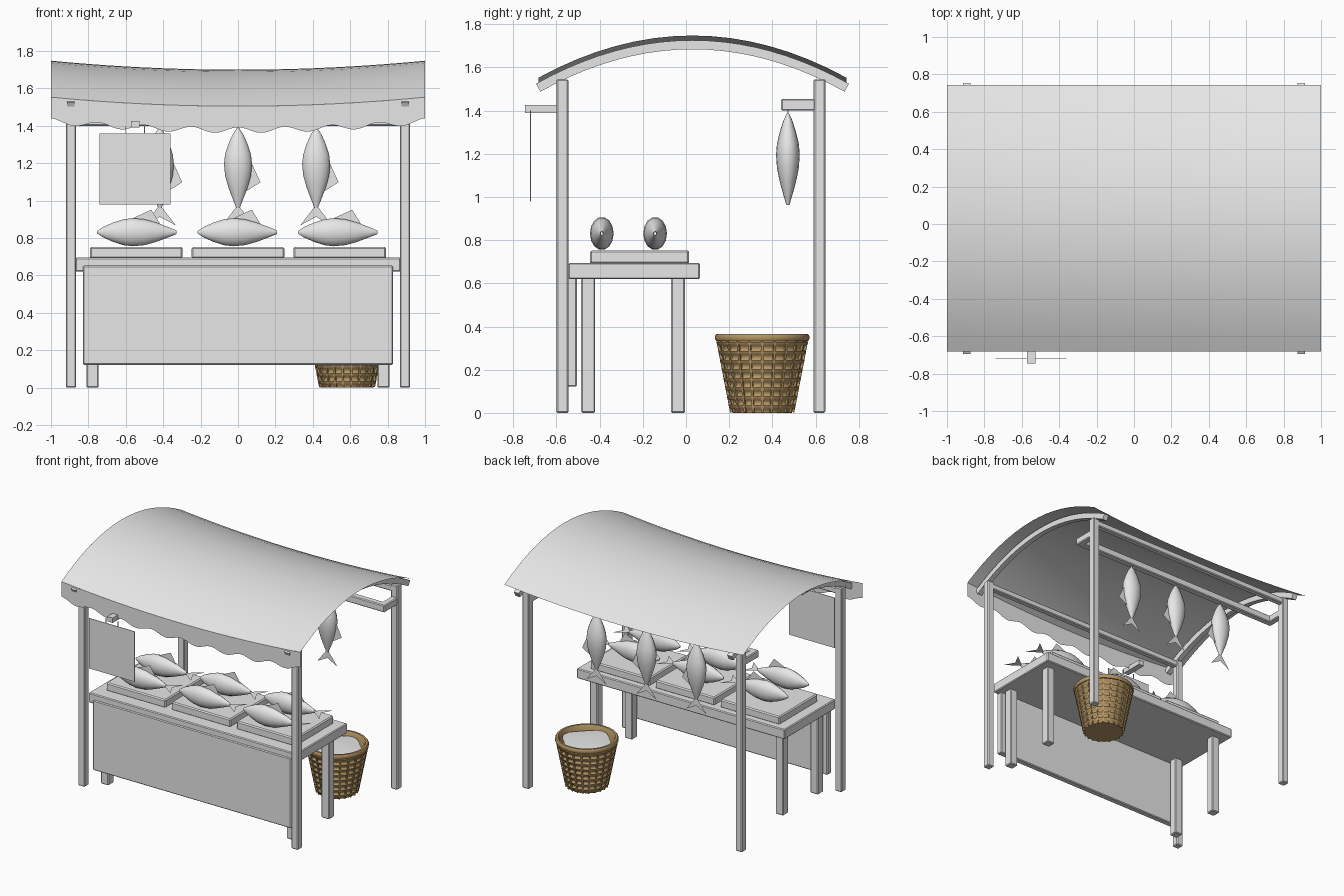
import bpy, bmesh, math
from mathutils import Matrix, Vector

cube = bpy.data.objects.get("Cube")
if cube:
    bpy.data.objects.remove(cube)


def material(name, rgb):
    mat = bpy.data.materials.new(name)
    mat.use_nodes = True
    mat.diffuse_color = (*rgb, 1)
    mat.node_tree.nodes["Principled BSDF"].inputs["Base Color"].default_value = (*rgb, 1)
    return mat


GREY = material("pale_grey", (0.8, 0.8, 0.8))
WICKER = material("wicker_brown", (0.47, 0.31, 0.13))


def finish(name, bm, mat=GREY, smooth=False, bevel=0):
    if smooth:
        for face in bm.faces:
            face.smooth = True
    mesh = bpy.data.meshes.new(name)
    bm.to_mesh(mesh)
    bm.free()
    mesh.materials.append(mat)
    obj = bpy.data.objects.new(name, mesh)
    bpy.context.collection.objects.link(obj)
    if bevel:
        mod = obj.modifiers.new("edge_bevel", "BEVEL")
        mod.width = bevel
        mod.segments = 1
    return obj


def box(name, xs, ys, zs, bevel=0.006):
    bm = bmesh.new()
    spans = (xs, ys, zs)
    mid = Vector([(a + b) / 2 for a, b in spans])
    size = [b - a for a, b in spans]
    bmesh.ops.create_cube(bm, size=1, matrix=Matrix.Translation(mid) @ Matrix.Diagonal((*size, 1)))
    return finish(name, bm, bevel=bevel)


def around(centre, width):
    return (centre - width / 2, centre + width / 2)


def grid(bm, rows, closed=False):
    """Skin rows of points with quads."""
    verts = [[bm.verts.new(p) for p in row] for row in rows]
    for a, b in zip(verts, verts[1:]):
        count = len(a)
        for i in range(count if closed else count - 1):
            j = (i + 1) % count
            bm.faces.new((a[i], a[j], b[j], b[i]))
    return verts


# Sagging, arched canopy
RIDGE, HALF, TOP, RISE, SAG = 0.03, 0.713, 1.748, 0.195, 0.048


def canopy_z(x, y):
    return TOP - RISE * ((y - RIDGE) / HALF) ** 2 - SAG * (1 - x * x)


def steps(lo, hi, n):
    return [lo + (hi - lo) * i / n for i in range(n + 1)]


front_edge, back_edge = RIDGE - HALF, RIDGE + HALF
bm = bmesh.new()
grid(bm, [[(x, y, canopy_z(x, y)) for x in steps(-1, 1, 24)]
          for y in steps(front_edge, back_edge, 16)])
finish("canopy", bm, smooth=True)

# Scalloped valance along the front
bm = bmesh.new()
upper, lower = [], []
for x in steps(-1, 1, 96):
    z = canopy_z(x, front_edge)
    upper.append((x, front_edge, z))
    lower.append((x, front_edge, z - 0.128 + 0.015 * math.cos(8 * math.pi * (x + 1))))
grid(bm, [lower, upper])
finish("valance", bm)

# Posts, curved rafters and table legs on both sides
POST_X, POST_W, FRONT_Y, BACK_Y = 0.893, 0.055, -0.572, 0.618
for side, label in ((-1, "right"), (1, "left")):
    x = side * POST_X
    for y, end in ((FRONT_Y, "front"), (BACK_Y, "back")):
        box(f"{end}_post_{label}", around(x, POST_W), around(y, POST_W), (0, 1.545))
    for y, end in ((-0.453, "front"), (-0.037, "back")):
        box(f"{end}_table_leg_{label}", around(side * 0.778, 0.065), around(y, 0.065), (0, 0.63))
    box(f"hanging_bracket_{label}", around(x, 0.05), (0.44, BACK_Y - 0.02), (1.4, 1.455))

    bm = bmesh.new()
    sections = []
    for y in steps(front_edge - 0.012, back_edge + 0.012, 20):
        z = canopy_z(POST_X, y) - 0.012
        slope = -2 * RISE * (y - RIDGE) / HALF ** 2
        down = Vector((0, slope, -1)).normalized() * 0.042
        a, b = x - 0.02, x + 0.02
        sections.append([(a, y, z), (b, y, z),
                         (b, y + down.y, z + down.z), (a, y + down.y, z + down.z)])
    rings = grid(bm, sections, closed=True)
    bm.faces.new(rings[0])
    bm.faces.new(rings[-1])
    bmesh.ops.recalc_face_normals(bm, faces=bm.faces)
    finish(f"rafter_{label}", bm)

# Long beams between the posts
span = (-POST_X, POST_X)
box("front_top_beam", span, around(FRONT_Y, 0.045), (1.49, 1.535))
box("back_top_beam", span, around(BACK_Y, 0.045), (1.49, 1.535))
box("hanging_beam", span, (0.44, 0.49), (1.4, 1.455))

# Table, front panel and trays
box("table_top", (-0.87, 0.87), (-0.545, 0.065), (0.62, 0.695))
box("front_panel", (-0.83, 0.83), (-0.552, -0.505), (0.122, 0.652))
for i in (-1, 0, 1):
    box(f"tray_{i + 2}", around(i * 0.545, 0.495), (-0.445, 0.015), (0.69, 0.753), 0.008)

# Sign on its bracket
box("sign_bracket", around(-0.55, 0.045), (-0.745, FRONT_Y), (1.39, 1.427), 0)
box("sign_board", (-0.74, -0.36), around(-0.72, 0.004), (0.98, 1.36), 0)
for x in (-0.6, -0.5):
    box("sign_cord", around(x, 0.004), around(-0.72, 0.004), (1.35, 1.4), 0)


# Fish: nose at the origin, body along +x, fin upward
def fish(name, matrix, flat_tail):
    length, height, depth = 0.425, 0.077, 0.055
    outline = [(0, 0.08), (0.08, 0.38), (0.2, 0.68), (0.33, 0.92), (0.45, 1),
               (0.6, 0.92), (0.75, 0.68), (0.9, 0.36), (1, 0.13)]
    bm = bmesh.new()
    angles = [math.tau * k / 14 for k in range(14)]
    grid(bm, [[(t * length, r * depth * math.cos(a), r * height * math.sin(a)) for a in angles]
              for t, r in outline], closed=True)
    for face in bm.faces:
        face.smooth = True
    bmesh.ops.recalc_face_normals(bm, faces=bm.faces)
    # Dorsal fin and forked tail
    bm.faces.new([bm.verts.new((s, 0, r)) for s, r in ((0.17, 0.065), (0.29, 0.12), (0.34, 0.04))])
    base, notch = bm.verts.new((0.41, 0, 0)), bm.verts.new((0.475, 0, 0))
    for sign in (-1, 1):
        w = sign * 0.085
        tip = bm.verts.new((0.52, w, 0) if flat_tail else (0.52, 0, w))
        bm.faces.new((base, tip, notch))
    bm.transform(matrix)
    return finish(name, bm)


for i in (-1, 0, 1):
    for y, row in ((-0.39, "front"), (-0.143, "back")):
        fish(f"{row}_row_fish_{i + 2}",
             Matrix.Translation((i * 0.537 - 0.217, y, 0.831)), True)
    x = i * 0.418
    fish(f"hanging_fish_{i + 2}",
         Matrix.Translation((x, 0.472, 1.388)) @ Matrix.Rotation(math.pi / 2, 4, "Y"), False)
    box("fish_cord", around(x, 0.005), around(0.472, 0.005), (1.37, 1.41), 0)

# Woven basket: ribbed lathe, rim and inner wall
CENTRE = Vector((0.583, 0.353, 0))
LOW_R, HIGH_R, WALL_H, RIBS = 0.138, 0.203, 0.335, 8


def lathe(bm, profile, sides=28):
    return grid(bm, [[CENTRE + Vector((r * math.cos(math.tau * k / sides),
                                       r * math.sin(math.tau * k / sides), z))
                      for k in range(sides)] for r, z in profile], closed=True)


profile = [(LOW_R, 0)]
for i in range(RIBS):
    for part, bulge in ((0.1, 0), (0.4, 0.003), (0.55, 0.01), (0.8, 0.011), (0.95, 0.004)):
        f = (i + part) / RIBS
        profile.append((LOW_R + (HIGH_R - LOW_R) * f + bulge, WALL_H * f))
profile += [(0.213, 0.333), (0.218, 0.342), (0.218, 0.357), (0.212, 0.366),
            (0.197, 0.366), (0.19, 0.355), (0.185, 0.28)]
bm = bmesh.new()
rings = lathe(bm, profile)
bm.faces.new(rings[0])
bm.faces.new(rings[-1])
bmesh.ops.recalc_face_normals(bm, faces=bm.faces)
finish("basket", bm, WICKER)
basket = bpy.context.collection.objects["basket"]
bpy.context.view_layer.objects.active = basket
basket.select_set(True)
bpy.ops.object.shade_smooth_by_angle(angle=math.radians(50))

# Upright basket staves
bm = bmesh.new()
tilt = math.atan2(HIGH_R - LOW_R, WALL_H)
for k in range(22):
    place = (Matrix.Translation(CENTRE) @ Matrix.Rotation(math.tau * k / 22, 4, "Z")
             @ Matrix.Translation(((LOW_R + HIGH_R) / 2 + 0.005, 0, WALL_H / 2))
             @ Matrix.Rotation(tilt, 4, "Y") @ Matrix.Diagonal((0.012, 0.01, WALL_H, 1)))
    bmesh.ops.create_cube(bm, size=1, matrix=place)
finish("basket_staves", bm, WICKER)

# Cloth-like filling with a wavy, squarish outline
bm = bmesh.new()
outer = []
for k in range(24):
    a = math.tau * k / 24
    r = 0.172 + 0.014 * math.cos(4 * a)
    outer.append(bm.verts.new(CENTRE + Vector((r * math.cos(a), r * math.sin(a), 0.335))))
middle = bm.verts.new(CENTRE + Vector((0, 0, 0.35)))
for k in range(24):
    bm.faces.new((outer[k], outer[(k + 1) % 24], middle))
finish("basket_filling", bm, smooth=True)
